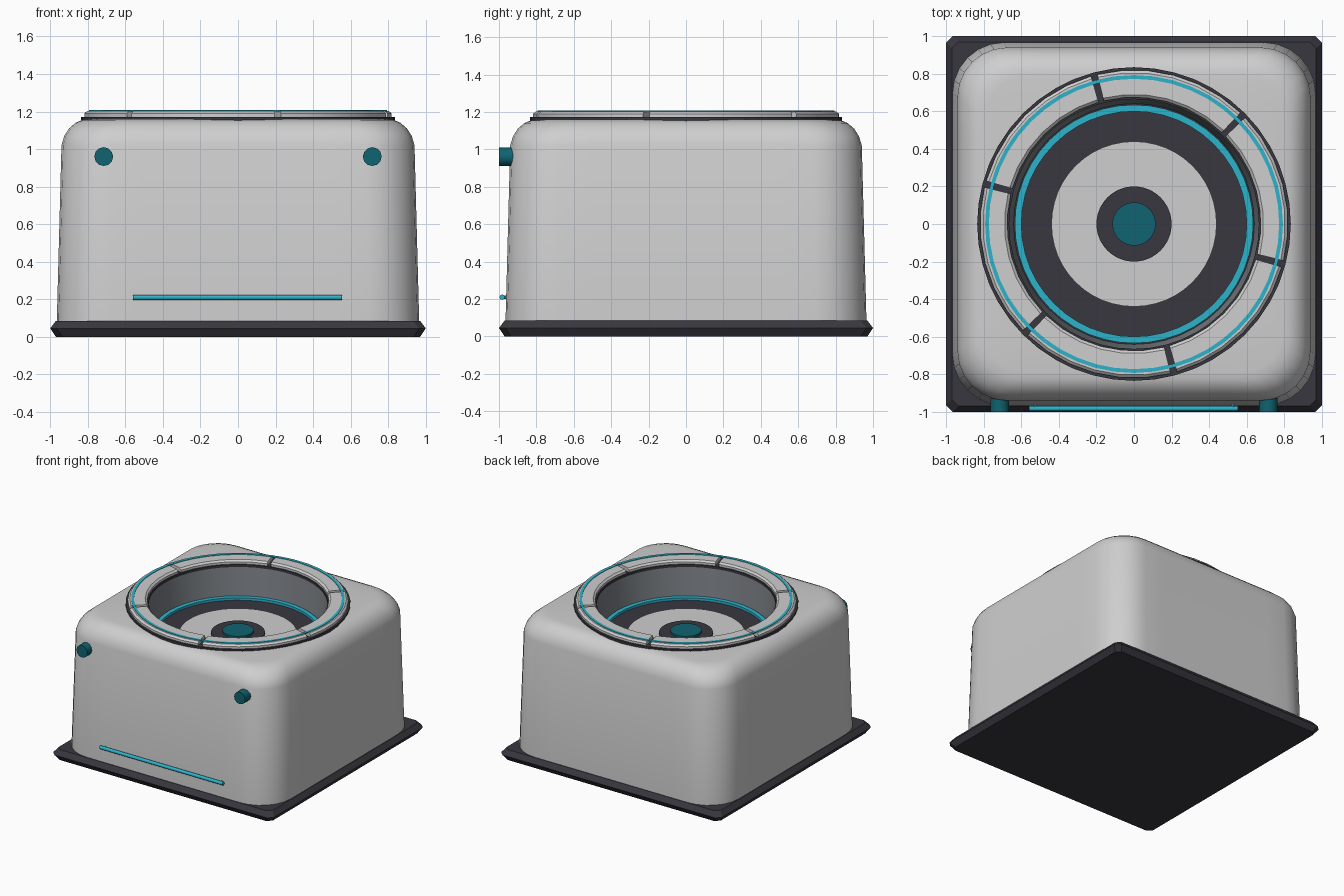
import bpy, bmesh, math

cube = bpy.data.objects.get("Cube")
if cube:
    bpy.data.objects.remove(cube, do_unlink=True)


def material(name, color):
    m = bpy.data.materials.new(name)
    m.use_nodes = True
    m.diffuse_color = (*color, 1)
    bsdf = m.node_tree.nodes["Principled BSDF"]
    bsdf.inputs["Base Color"].default_value = (*color, 1)
    bsdf.inputs["Roughness"].default_value = 0.6
    return m


SHELL = material("light grey", (0.62, 0.62, 0.62))
DARK = material("charcoal", (0.04, 0.038, 0.05))
WALL = material("slate grey", (0.2, 0.22, 0.24))
TEAL = material("dark teal", (0.005, 0.125, 0.165))
GLOW = material("bright teal", (0.027, 0.45, 0.59))


def finish(name, bm, mat, smooth=True):
    bmesh.ops.recalc_face_normals(bm, faces=bm.faces)
    mesh = bpy.data.meshes.new(name)
    bm.to_mesh(mesh)
    bm.free()
    mesh.materials.append(mat)
    ob = bpy.data.objects.new(name, mesh)
    bpy.context.collection.objects.link(ob)
    if smooth:
        bpy.ops.object.select_all(action="DESELECT")
        ob.select_set(True)
        bpy.context.view_layer.objects.active = ob
        bpy.ops.object.shade_smooth_by_angle(angle=math.radians(40))
    return ob


def loft(name, loops, mat, cap_start=False, cap_end=False, closed=False, smooth=True):
    """Skin a list of equal-length point loops."""
    bm = bmesh.new()
    rings = [[bm.verts.new(p) for p in loop] for loop in loops]
    pairs = list(zip(rings, rings[1:]))
    if closed:
        pairs.append((rings[-1], rings[0]))
    for a, b in pairs:
        n = len(a)
        for i in range(n):
            j = (i + 1) % n
            bm.faces.new((a[i], a[j], b[j], b[i]))
    if cap_start:
        bm.faces.new(rings[0])
    if cap_end:
        bm.faces.new(rings[-1])
    return finish(name, bm, mat, smooth)


def circle(r, z, n=48):
    return [(r * math.cos(math.tau * i / n), r * math.sin(math.tau * i / n), z) for i in range(n)]


def rounded_square(half, z, radius, arc, edge=1):
    """Square loop with arc-cornered ends and evenly divided straight edges."""
    pts, c = [], half - radius
    for q in range(4):
        a0 = q * math.pi / 2
        mx, my = math.cos(a0 + math.pi / 4), math.sin(a0 + math.pi / 4)
        cx, cy = math.copysign(c, mx), math.copysign(c, my)
        for k in range(arc + 1):
            a = a0 + k / arc * math.pi / 2
            pts.append((cx + radius * math.cos(a), cy + radius * math.sin(a), z))
        # Points along the straight run to the next corner
        ex, ey, _ = pts[-1]
        dx, dy = -math.sin(a0), math.cos(a0)
        for k in range(1, edge):
            t = 2 * c * k / edge
            pts.append((ex - math.cos(a0) * t, ey - math.sin(a0) * t, z))
    return pts


def disc(name, r, z0, z1, mat, n=48):
    return loft(name, [circle(r, z0, n), circle(r, z1, n)], mat, True, True)


def band(name, r0, r1, z0, z1, mat, n=48):
    loops = [circle(r0, z0, n), circle(r1, z0, n), circle(r1, z1, n), circle(r0, z1, n)]
    return loft(name, loops, mat, closed=True)


def rod(name, start, axis, length, r, mat, n=12):
    """Cylinder along x or y from a start point."""
    loops = []
    for d in (0, length):
        ring = []
        for x, y, _ in circle(r, 0, n):
            off = (d, x, y) if axis == "x" else (x, d, y)
            ring.append(tuple(s + o for s, o in zip(start, off)))
        loops.append(ring)
    return loft(name, loops, mat, True, True)


# Base plate with a pointed rim
loft("base_plate", [rounded_square(h, z, 0.035, 1) for h, z in
                    ((0.97, 0), (1.0, 0.045), (0.97, 0.085))],
     DARK, True, True, smooth=False)

# Tapered shell with a rounded shoulder, opening into a round hole
profile = [(0.965, 0.08), (0.94, 1.02), (0.925, 1.07), (0.9, 1.11),
           (0.865, 1.14), (0.83, 1.155), (0.79, 1.16)]
loops = [rounded_square(h, z, h * 0.28, 6, 8) for h, z in profile]
hole = []
for x, y, z in loops[-1]:
    s = 0.7 / math.hypot(x, y)
    hole.append((x * s, y * s, z))
loft("body_shell", loops + [hole], SHELL, cap_start=True)

# Bowl: wall, floor and stepped centre
loft("bowl_wall", [circle(r, z) for r, z in ((0.7, 1.15), (0.67, 1.168), (0.64, 0.9))], WALL)
disc("bowl_floor", 0.645, 0.88, 0.91, DARK)
band("floor_light_ring", 0.6, 0.635, 0.905, 0.93, GLOW)
disc("floor_pad", 0.44, 0.9, 0.918, SHELL)
disc("centre_hub", 0.2, 0.9, 0.93, DARK)
disc("centre_button", 0.115, 0.9, 0.947, TEAL)

# Rim: dark seat, six separate segments, thin light line
band("rim_seat", 0.665, 0.835, 1.152, 1.172, DARK)
section = [(0.675, 1.165), (0.82, 1.165), (0.82, 1.19), (0.805, 1.203),
           (0.69, 1.203), (0.675, 1.19)]
STEPS = 6
for s in range(6):
    start = math.radians(-15 + 60 * s + 1.2)
    sweep = math.radians(60 - 2.4)
    arcs = []
    for k in range(STEPS + 1):
        a = start + sweep * k / STEPS
        arcs.append([(r * math.cos(a), r * math.sin(a), z) for r, z in section])
    loft(f"rim_segment_{s + 1}", arcs, SHELL, True, True)
band("rim_light_line", 0.773, 0.793, 1.2, 1.207, GLOW)

# Front knobs and handle bar
for side, x in (("left", 0.715), ("right", -0.715)):
    rod(f"{side}_knob", (x, -1.0, 0.96), "y", 0.1, 0.05, TEAL)
    rod(f"{side}_bar_mount", (x * 0.74, -0.985, 0.21), "y", 0.04, 0.01, GLOW, 8)
rod("front_bar", (-0.56, -0.983, 0.21), "x", 1.115, 0.014, GLOW)
